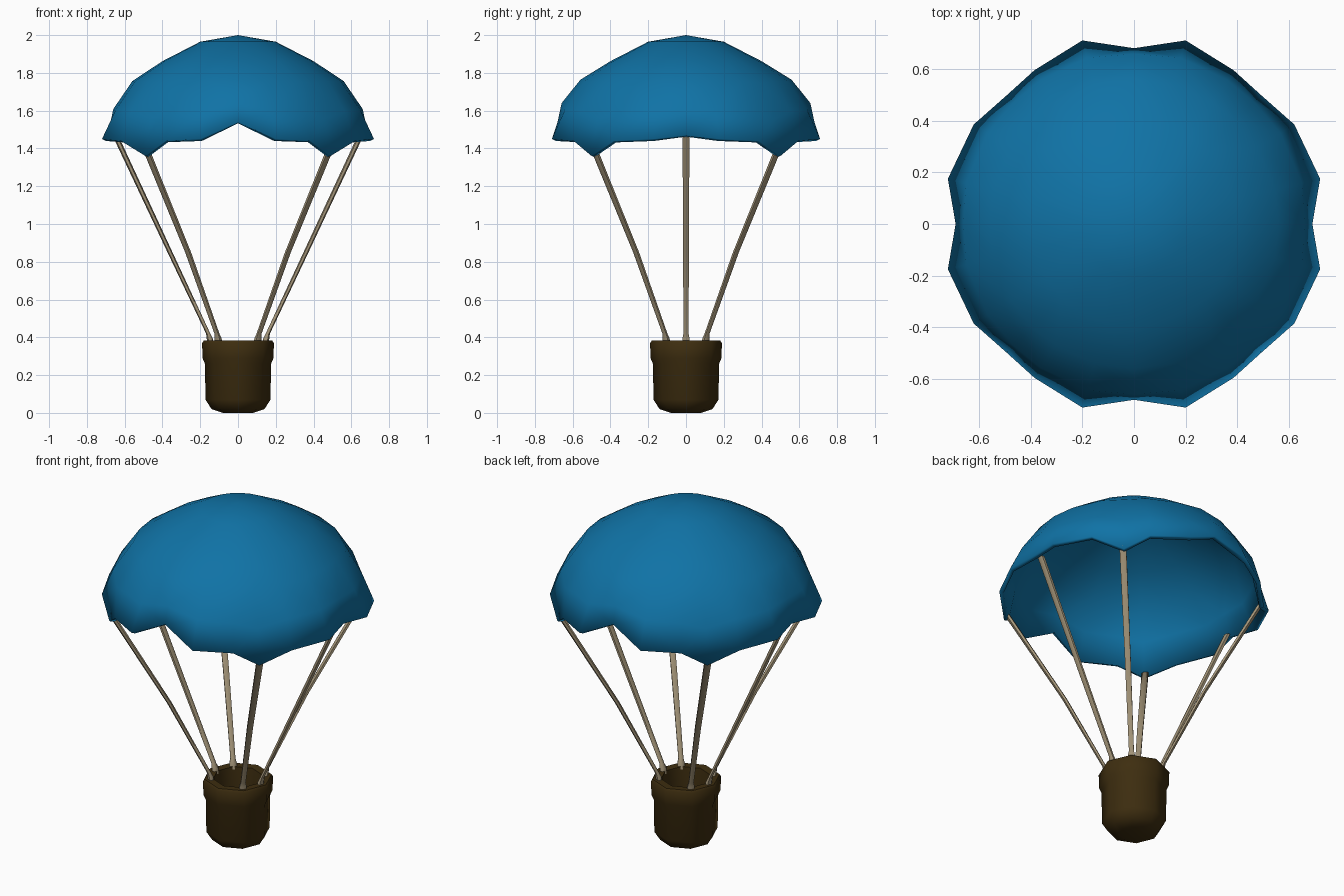
import bpy, bmesh
from math import sin, cos, pi, radians, atan2, hypot

cube = bpy.data.objects.get("Cube")
if cube:
    bpy.data.objects.remove(cube)


def material(name, rgb):
    m = bpy.data.materials.new(name)
    m.use_nodes = True
    m.diffuse_color = (*rgb, 1)
    bsdf = m.node_tree.nodes["Principled BSDF"]
    bsdf.inputs["Base Color"].default_value = (*rgb, 1)
    bsdf.inputs["Roughness"].default_value = 0.8
    return m


blue = material("canopy blue", (0.005, 0.17, 0.38))
tan = material("rope tan", (0.37, 0.30, 0.19))
brown = material("basket brown", (0.048, 0.027, 0.005))


def loft(name, rings, mat, angle, cap_start=True, cap_end=True):
    """Skin a list of equal-length point rings; optionally close the ends."""
    bm = bmesh.new()
    loops = [[bm.verts.new(p) for p in ring] for ring in rings]
    for a, b in zip(loops, loops[1:]):
        for i in range(len(a)):
            j = (i + 1) % len(a)
            bm.faces.new((a[i], a[j], b[j], b[i]))
    if cap_start:
        bm.faces.new(loops[0])
    if cap_end:
        bm.faces.new(loops[-1])
    bmesh.ops.remove_doubles(bm, verts=bm.verts, dist=0.0005)
    bmesh.ops.recalc_face_normals(bm, faces=bm.faces)
    mesh = bpy.data.meshes.new(name)
    bm.to_mesh(mesh)
    bm.free()
    mesh.materials.append(mat)
    obj = bpy.data.objects.new(name, mesh)
    bpy.context.collection.objects.link(obj)
    bpy.ops.object.select_all(action="DESELECT")
    obj.select_set(True)
    bpy.context.view_layer.objects.active = obj
    bpy.ops.object.shade_smooth_by_angle(angle=radians(angle))
    return obj


# Canopy: scalloped rim of one quarter, mirrored round, then rings up to the crown
quarter = [(0.69, 0, 1.47), (0.72, 0.175, 1.45), (0.62, 0.385, 1.44),
           (0.49, 0.5, 1.36), (0.385, 0.595, 1.44), (0.2, 0.71, 1.45), (0, 0.68, 1.54)]
half = quarter + [(-x, y, z) for x, y, z in quarter[-2::-1]]
rim = half + [(x, -y, z) for x, y, z in half[-2:0:-1]]

rings = [rim]
for radius, height, follow in [(0.665, 1.6, 0.45), (0.56, 1.755, 0.1),
                               (0.4, 1.862, 0), (0.2, 1.965, 0)]:
    ring = []
    for x, y, z in rim:
        a = atan2(y, x)
        r = radius * (1 + 0.4 * follow * (hypot(x, y) / 0.72 - 1))
        ring.append((r * cos(a), r * sin(a), height + follow * (z - 1.45)))
    rings.append(ring)
rings.append([(0, 0, 2.0)] * len(rim))

canopy = loft("canopy", rings[:-1], blue, 50, cap_start=False, cap_end=False)
bm = bmesh.new()
bm.from_mesh(canopy.data)
top = [e for e in bm.edges if e.is_boundary and e.verts[0].co.z > 1.9]
fan = bmesh.ops.extrude_edge_only(bm, edges=top)["geom"]
crown = [v for v in fan if isinstance(v, bmesh.types.BMVert)]
bmesh.ops.pointmerge(bm, verts=crown, merge_co=(0, 0, 2.0))
bmesh.ops.triangulate(bm, faces=bm.faces)
bmesh.ops.recalc_face_normals(bm, faces=bm.faces)
for f in bm.faces:
    f.smooth = True
if sum(f.normal.z for f in bm.faces) < 0:
    bmesh.ops.reverse_faces(bm, faces=bm.faces)
bm.to_mesh(canopy.data)
bm.free()
shell = canopy.modifiers.new("cloth thickness", "SOLIDIFY")
shell.thickness = 0.025
shell.offset = -1

# Basket: eight-sided pot with a thick rolled rim and a hollow inside
SIDES = 8
profile = [(0.08, 0), (0.14, 0.02), (0.172, 0.07), (0.175, 0.26), (0.188, 0.29),
           (0.19, 0.37), (0.182, 0.382), (0.135, 0.38), (0.13, 0.3), (0.13, 0.06)]
loft("basket", [[(r * cos(2 * pi * i / SIDES), r * sin(2 * pi * i / SIDES), z)
                 for i in range(SIDES)] for r, z in profile], brown, 50)


# Ropes: flattened tubes that taper and bow slightly inward, flared at the foot
def rope(name, angle, top_r, top_z):
    foot_r = 0.15
    mid_r = foot_r + 0.42 * (top_r - foot_r)
    path = [(foot_r - 0.005, 0.365, 1.2), (foot_r, 0.395, 1.15), (foot_r + 0.008, 0.42, 0.8),
            (mid_r, 0.85, 0.95), (top_r, top_z, 1.1)]
    rings = []
    for r, z, w in path:
        ring = []
        for i in range(6):
            t = 2 * pi * i / 6
            u, v = r + 0.014 * w * cos(t), 0.019 * w * sin(t)
            ring.append((u * cos(angle) - v * sin(angle),
                         u * sin(angle) + v * cos(angle), z))
        rings.append(ring)
    loft(name, rings, tan, 65)


for side, sx in (("left", 1), ("right", -1)):
    rope(side + "_middle_rope", atan2(0, sx), 0.65, 1.47)
    for end, sy in (("front", -1), ("back", 1)):
        rope(f"{side}_{end}_rope", atan2(sy, sx), 0.682, 1.385)
